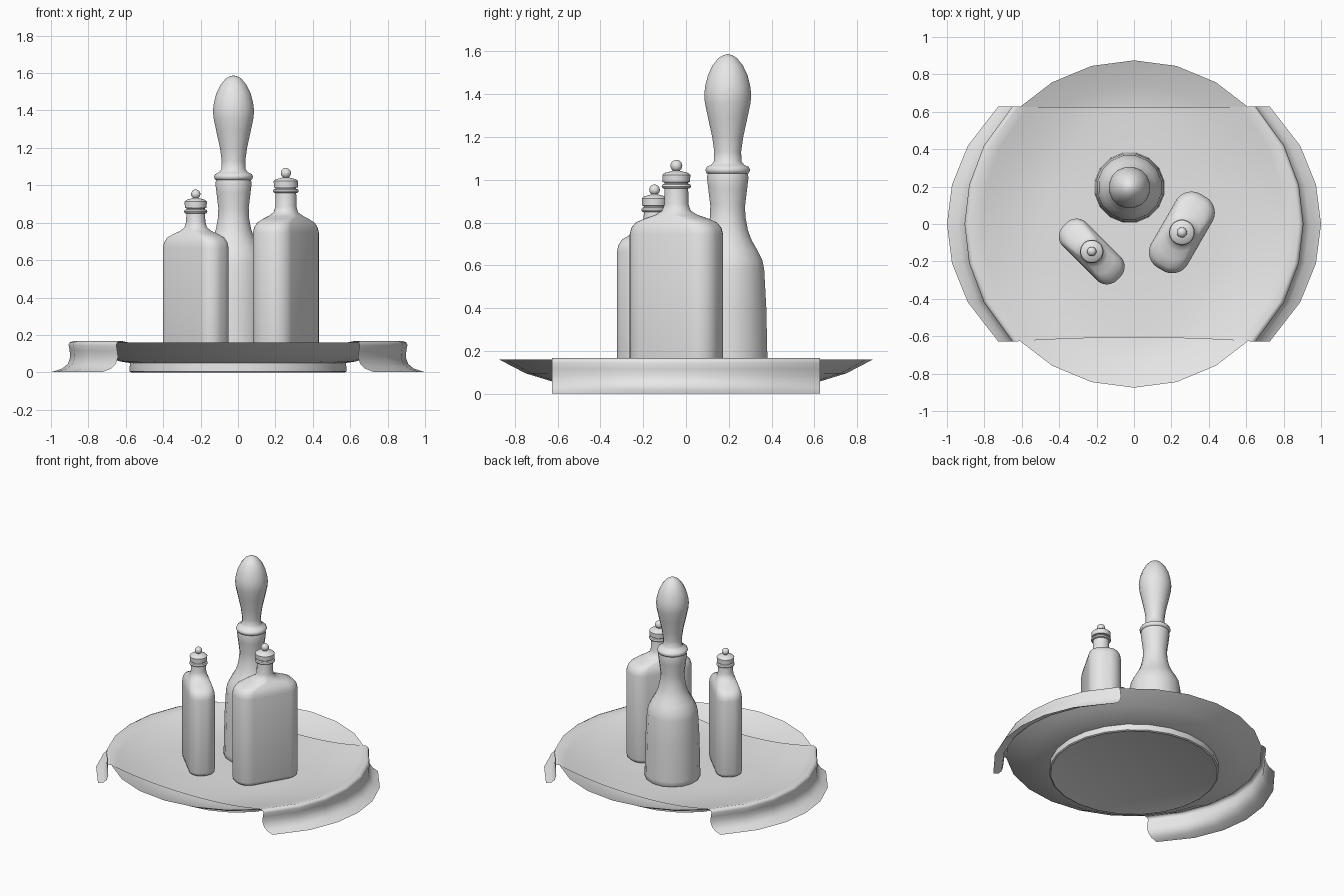
import bpy, bmesh
from math import sin, cos, pi, radians, sqrt, hypot

if "Cube" in bpy.data.objects:
    bpy.data.objects.remove(bpy.data.objects["Cube"])

grey = bpy.data.materials.new("plain grey")
grey.use_nodes = True
grey.diffuse_color = (0.8, 0.8, 0.8, 1)
grey.node_tree.nodes["Principled BSDF"].inputs["Base Color"].default_value = (0.8, 0.8, 0.8, 1)


def finish(bm, name, at=(0, 0, 0), turn=0, angle=40, closed=True):
    if closed:
        bmesh.ops.recalc_face_normals(bm, faces=bm.faces)
    mesh = bpy.data.meshes.new(name)
    bm.to_mesh(mesh)
    bm.free()
    mesh.materials.append(grey)
    ob = bpy.data.objects.new(name, mesh)
    ob.location, ob.rotation_euler.z = at, turn
    bpy.context.collection.objects.link(ob)
    bpy.ops.object.select_all(action="DESELECT")
    ob.select_set(True)
    bpy.context.view_layer.objects.active = ob
    bpy.ops.object.shade_smooth_by_angle(angle=radians(angle))
    return ob


def bridge(bm, rows, loop):
    """Quads between successive rows of vertices."""
    n = len(rows[0])
    for a, b in zip(rows, rows[1:]):
        for i in range(n if loop else n - 1):
            j = (i + 1) % n
            bm.faces.new((a[i], a[j], b[j], b[i]))


def ring(bm, z, length, width, corner, sides):
    """Rounded rectangle given by half sizes; a circle when all three are equal."""
    out = []
    quarter = sides // 4
    for q, (sx, sy) in enumerate(((1, 1), (-1, 1), (-1, -1), (1, -1))):
        for k in range(quarter):
            a = (q + (k + 0.5) / quarter) * pi / 2
            out.append(bm.verts.new((sx * (length - corner) + corner * cos(a),
                                     sy * (width - corner) + corner * sin(a), z)))
    return out


def loft(name, sections, at, turn=0, sides=24, angle=40):
    bm = bmesh.new()
    rows = [ring(bm, z, l, w, c, sides) for z, l, w, c in sections]
    bridge(bm, rows, True)
    bm.faces.new(rows[0])
    bm.faces.new(rows[-1])
    return finish(bm, name, at, turn, angle)


def lathe(name, profile, at=(0, 0, 0), sides=24, angle=40):
    return loft(name, [(z, r, r, r) for r, z in profile], at, 0, sides, angle)


# Dish with a foot
dish = lathe("dish", [(0.56, 0.004), (0.57, 0), (0.58, 0.005), (0.578, 0.05), (0.63, 0.058),
                      (0.75, 0.095), (0.875, 0.16), (0.74, 0.107), (0.62, 0.08), (0.5, 0.075)],
             angle=30)
dish.rotation_euler.z = radians(7.5)


# Cloth sagging into the dish, draping and flaring at both ends
def sag(r):
    t = min(1, max(0, (r - 0.52) / 0.36))
    return 0.093 + 0.074 * t ** 1.6


drape = [(0.882, 0.167), (0.9, 0.16), (0.906, 0.145), (0.9, 0.115),
         (0.897, 0.08), (0.91, 0.045), (0.94, 0.02), (1.0, 0.001)]
bm = bmesh.new()
rows = []
for i in range(7):
    t = i / 3 - 1
    y = 0.627 * t
    half = []
    for r, z in drape:
        r -= 0.04 * t * t * max(0, (r - 0.9) / 0.1)
        half.append((sqrt(r * r - y * y), y, z))
    edge = half[0][0]
    flat = []
    for k in range(-11, 12):
        s = k / 12
        dip = (0.02 if t < 0 else -0.004) * (1 - s * s) * abs(t) ** 3
        flat.append((edge * s, y + dip, sag(hypot(edge * s, y))))
    line = [(-x, yy, z) for x, yy, z in reversed(half)] + flat + half
    rows.append([bm.verts.new(p) for p in line])
bridge(bm, rows, False)
finish(bm, "cloth", angle=60, closed=False)

# Tall round decanter with a bulb stopper
lathe("decanter", [(0.182, 0.09), (0.19, 0.1), (0.19, 0.13), (0.184, 0.4), (0.174, 0.58),
                   (0.165, 0.625), (0.142, 0.67), (0.115, 0.715), (0.096, 0.765),
                   (0.084, 0.83), (0.083, 0.88), (0.093, 0.96), (0.099, 1.01), (0.094, 1.033)],
      (-0.024, 0.195, 0), 16, 60)
lathe("decanter_stopper", [(0.085, 1.027), (0.1, 1.03), (0.107, 1.045), (0.1, 1.06),
                           (0.078, 1.07), (0.066, 1.085), (0.064, 1.13), (0.074, 1.2),
                           (0.094, 1.29), (0.109, 1.36), (0.112, 1.4), (0.107, 1.44),
                           (0.094, 1.49), (0.072, 1.535), (0.043, 1.57), (0.02, 1.583),
                           (0.002, 1.587)], (-0.024, 0.195, 0), 16, 60)


# Flat flask: rounded slab body, round neck, tiered cap and ball knob
def flask(name, x, y, turn, length, width, shoulder, neck, top):
    at, turn = (x, y, 0), radians(turn)
    c = width * 0.86
    loft(name + "_body", [
        (0.09, length - 0.02, width - 0.02, c - 0.02),
        (0.102, length - 0.004, width - 0.004, c - 0.004),
        (0.12, length, width, c),
        (shoulder, length, width, c),
        (shoulder + 0.03, length * 0.965, width * 0.96, c * 0.96),
        (shoulder + 0.055, length * 0.87, width * 0.88, c * 0.88),
        (shoulder + 0.075, length * 0.66, width * 0.8, c * 0.85),
        (shoulder + 0.09, length * 0.45, width * 0.74, c * 0.85),
        (shoulder + 0.11, neck * 1.22, neck * 1.15, neck * 1.12),
        (shoulder + 0.14, neck * 1.03, neck * 1.03, neck * 1.03),
        (top - 0.06, neck, neck, neck)], at, turn, 32, 60)
    lathe(name + "_cap", [(r * neck, top + z) for r, z in (
        (0.95, -0.078), (1.18, -0.074), (1.26, -0.066), (1.18, -0.057), (1.0, -0.053),
        (1.0, -0.048), (1.17, -0.046), (1.2, -0.012), (1.0, -0.003), (0.5, 0.004),
        (0.25, 0.008))], at)
    bpy.ops.mesh.primitive_uv_sphere_add(segments=16, ring_count=10, radius=neck * 0.5,
                                         location=(x, y, top + neck * 0.55))
    knob = bpy.context.object
    knob.name = name + "_knob"
    knob.data.materials.append(grey)
    bpy.ops.object.shade_smooth_by_angle(angle=radians(60))


flask("small_flask", -0.226, -0.147, -45, 0.204, 0.09, 0.665, 0.05, 0.925)
flask("large_flask", 0.256, -0.045, 60, 0.228, 0.113, 0.745, 0.055, 1.035)
